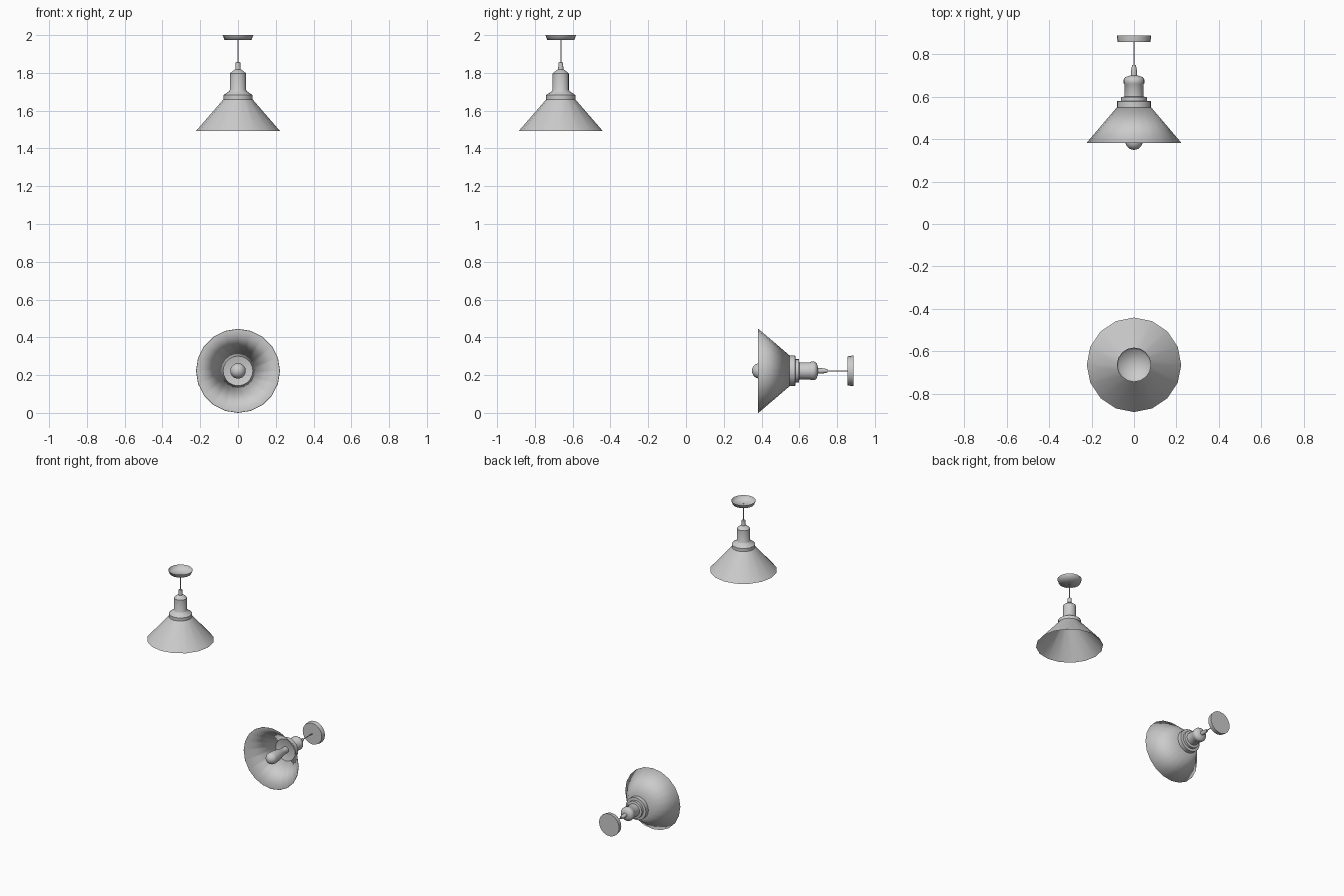
import bpy, bmesh, math
from math import cos, sin, pi

if "Cube" in bpy.data.objects:
    bpy.data.objects.remove(bpy.data.objects["Cube"])

R = 0.2225  # shade rim radius


def lathe(name, profile, sides, loc, rot, caps=(False, False), angle=40):
    """Turn a (radius, height) profile around local z; radius 0 closes to a point."""
    bm = bmesh.new()
    rings = []
    for r, h in profile:
        if r == 0:
            rings.append([bm.verts.new((0, 0, h))])
        else:
            rings.append([bm.verts.new((r * cos(2 * pi * i / sides), r * sin(2 * pi * i / sides), h))
                          for i in range(sides)])
    for a, b in zip(rings, rings[1:]):
        for i in range(sides):
            j = (i + 1) % sides
            if len(a) == 1:
                bm.faces.new((a[0], b[j], b[i]))
            elif len(b) == 1:
                bm.faces.new((a[i], a[j], b[0]))
            else:
                bm.faces.new((a[i], a[j], b[j], b[i]))
    if caps[0]:
        bm.faces.new(rings[0][::-1])
    if caps[1]:
        bm.faces.new(rings[-1])
    me = bpy.data.meshes.new(name)
    bm.to_mesh(me)
    bm.free()
    ob = bpy.data.objects.new(name, me)
    bpy.context.collection.objects.link(ob)
    ob.location = loc
    ob.rotation_euler = rot
    bpy.ops.object.select_all(action='DESELECT')
    ob.select_set(True)
    bpy.context.view_layer.objects.active = ob
    bpy.ops.object.shade_smooth_by_angle(angle=math.radians(angle))
    return ob


# Simple hanging lamp: heights measured from the ceiling (z = 2)
A = dict(loc=(0, -0.663, 2), rot=(0, 0, 0))
lathe("hanging_shade", [(R, -0.508), (0.077, -0.34), (0.077, -0.317), (0.047, -0.297),
                        (0.043, -0.29), (0.043, -0.203), (0.02, -0.184), (0.014, -0.182),
                        (0.012, -0.145), (0, -0.142)], 16, **A)
lathe("hanging_cord", [(0.003, -0.145), (0.003, -0.022)], 6, **A, caps=(True, True))
lathe("hanging_ceiling_dish", [(0, -0.025), (0.072, -0.025), (0.081, 0)], 16, **A, angle=80)

# Detailed lamp lying on its side: local z runs along +y from the mounting plate (y = 0.887)
B = dict(loc=(0, 0.887, R), rot=(-pi / 2, 0, 0))
S = 20
shade = lathe("lying_shade", [(R, -0.504), (0.081, -0.338)], S, **B)
solid = shade.modifiers.new("thickness", 'SOLIDIFY')
solid.thickness = 0.003
solid.offset = -1
lathe("lying_collar", [(0.077, -0.336), (0.081, -0.338), (0.081, -0.309), (0.062, -0.307),
                       (0.062, -0.29), (0.045, -0.287), (0.045, -0.23), (0.049, -0.225),
                       (0.049, -0.207), (0.042, -0.196), (0.019, -0.188)],
      S, **B, caps=(True, True))
lathe("lying_cord_grip", [(0.014, -0.19), (0.014, -0.165), (0.009, -0.138)], 12, **B, caps=(True, True))
lathe("lying_cord", [(0.003, -0.145), (0.003, -0.028)], 8, **B, caps=(True, True))
lathe("lying_mounting_plate", [(0.077, -0.031), (0.081, -0.004), (0.081, 0)], S, **B, caps=(True, True))

# Light bulb: rounded tip then a taper into the socket
cy = -0.497
bulb = [(0, cy - 0.041)] + [(0.041 * sin(pi / 2 * k / 6), cy - 0.041 * cos(pi / 2 * k / 6))
                            for k in range(1, 7)]
bulb += [(0.040, -0.465), (0.035, -0.43), (0.027, -0.395), (0.023, -0.375), (0.023, -0.335)]
lathe("lying_bulb", bulb, S, **B)
